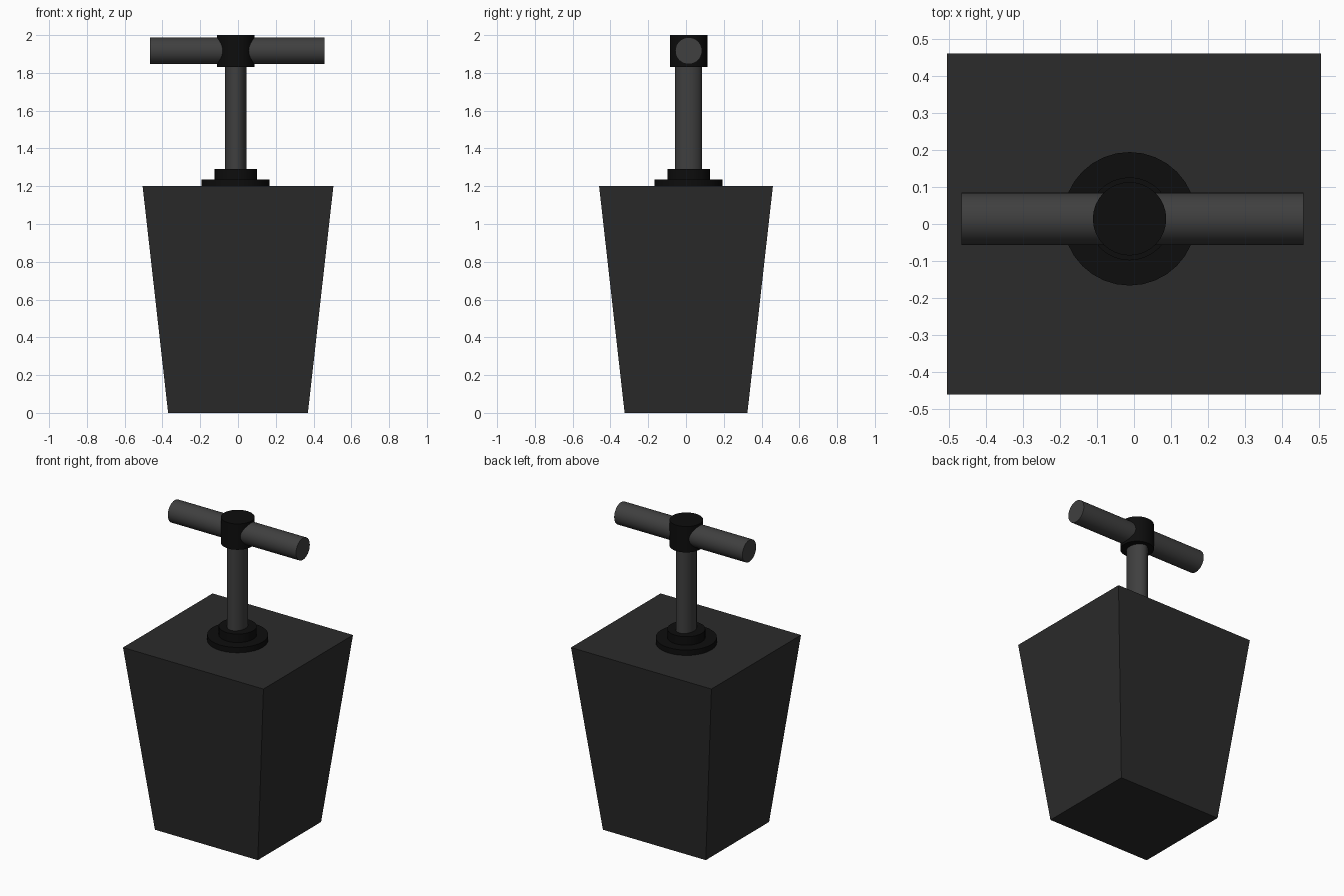
import bpy, bmesh
from math import radians, pi

if "Cube" in bpy.data.objects:
    bpy.data.objects.remove(bpy.data.objects["Cube"])

CX, CY = -0.012, 0.014  # axis of the plunger


def material(name, v):
    m = bpy.data.materials.new(name)
    m.diffuse_color = (v, v, v, 1)
    m.use_nodes = True
    m.node_tree.nodes["Principled BSDF"].inputs["Base Color"].default_value = m.diffuse_color
    return m


BODY = material("dark_grey", 0.024)
METAL = material("metal_grey", 0.05)
BLACK = material("black", 0.004)


def upright(name, r, z0, z1, mat, rx=None):
    """Vertical cylinder between two heights, optionally elliptical in x."""
    bpy.ops.mesh.primitive_cylinder_add(vertices=32, radius=r, depth=z1 - z0,
                                        location=(CX, CY, (z0 + z1) / 2))
    ob = bpy.context.object
    ob.name = name
    ob.scale.x = (rx or r) / r
    ob.data.materials.append(mat)
    bpy.ops.object.shade_smooth_by_angle(angle=radians(30))
    return ob


# Tapered box body, narrower at the base
bm = bmesh.new()
bmesh.ops.create_cube(bm, size=2)
for v in bm.verts:
    top = v.co.z > 0
    v.co.x *= 0.505 if top else 0.37
    v.co.y *= 0.46 if top else 0.325
    v.co.z = 1.2 if top else 0
mesh = bpy.data.meshes.new("box_body")
bm.to_mesh(mesh)
bm.free()
mesh.materials.append(BODY)
bpy.context.collection.objects.link(bpy.data.objects.new("box_body", mesh))

# Stepped collar on the lid
upright("collar_flange", 0.18, 1.19, 1.235, BLACK)
upright("collar_ring", 0.112, 1.23, 1.29, BLACK)

# Oval plunger rod and the hub at its top
upright("plunger_rod", 0.072, 1.28, 1.84, METAL, rx=0.056)
upright("handle_hub", 0.099, 1.832, 2.0, BLACK)

# Crossbar handle through the hub
bpy.ops.mesh.primitive_cylinder_add(vertices=32, radius=0.071, depth=0.922,
                                    location=(-0.004, CY, 1.917), rotation=(0, pi / 2, 0))
bar = bpy.context.object
bar.name = "crossbar_handle"
bar.data.materials.append(METAL)
bpy.ops.object.shade_smooth_by_angle(angle=radians(30))
